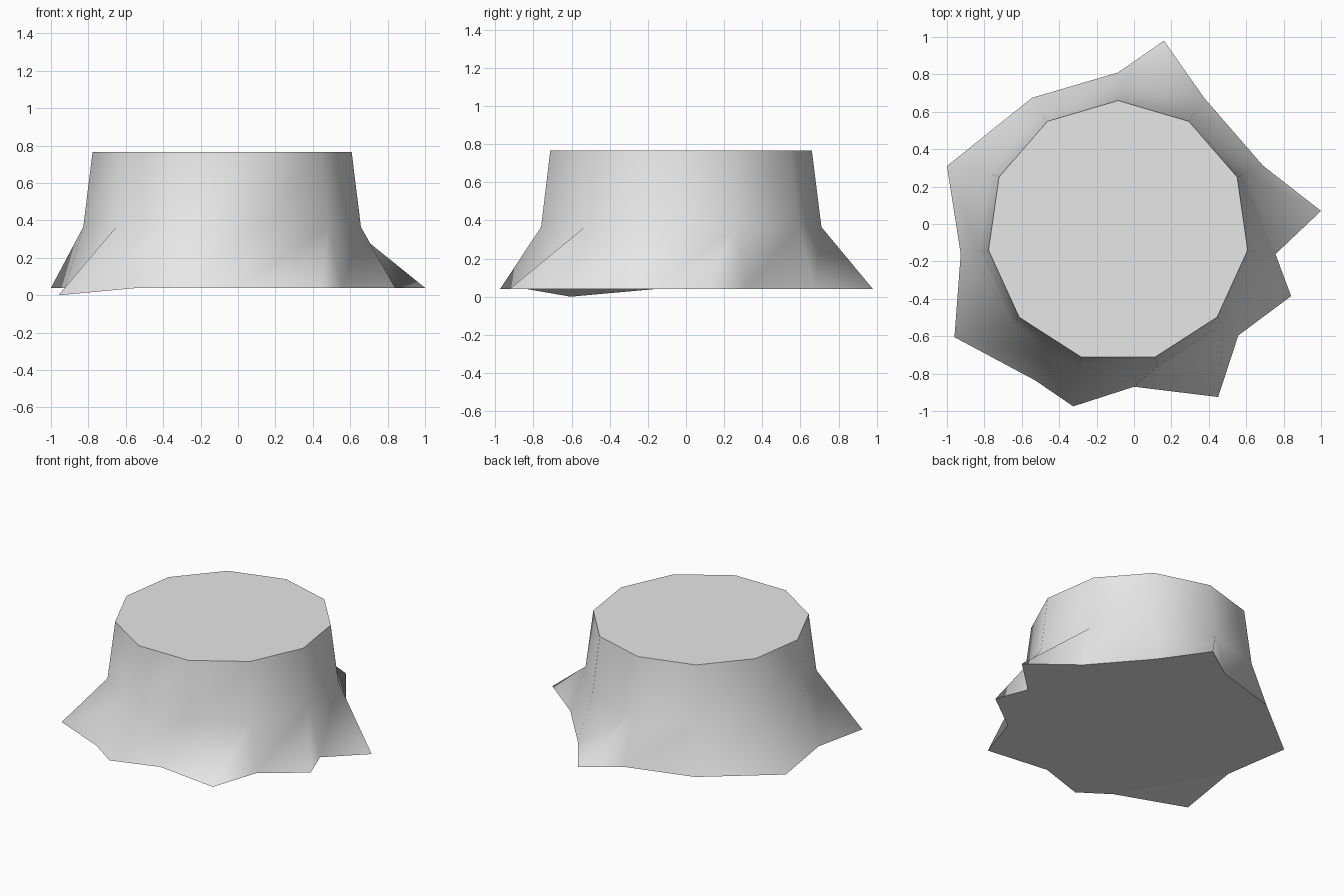
import bpy
import bmesh
from math import sin, cos, pi

cube = bpy.data.objects.get("Cube")
if cube:
    bpy.data.objects.remove(cube, do_unlink=True)

SIDES = 11
CENTRE_X, CENTRE_Y = -0.085, -0.04
BASE_Z = 0.04

# Base ring points pulled out of the regular polygon
moved = {
    5: (0.0, -0.87, BASE_Z),
    6: (-0.325, -0.975, BASE_Z),
    7: (-0.96, -0.605, 0.0),
    9: (-1.0, 0.31, BASE_Z),
}
# Root tips added between a base point and the next one
tips = {0: (0.16, 0.98), 2: (1.0, 0.07), 3: (0.84, -0.385),
        4: (0.45, -0.925), 6: (-0.53, -0.835)}

bm = bmesh.new()


def ring_point(i, radius, z):
    a = 2 * pi * i / SIDES
    return (CENTRE_X + radius * sin(a), CENTRE_Y + radius * cos(a), z)


def ring(radius, z, changes={}):
    return [bm.verts.new(changes.get(i, ring_point(i, radius, z)))
            for i in range(SIDES)]


top = ring(0.70, 0.765)
mid = ring(0.75, 0.365)
base = ring(0.85, BASE_Z, moved)
tip_verts = {i: bm.verts.new((x, y, BASE_Z)) for i, (x, y) in tips.items()}

# Trunk wall and flared roots
outline = []
for i in range(SIDES):
    j = (i + 1) % SIDES
    bm.faces.new((top[i], top[j], mid[j], mid[i]))
    outline.append(base[i])
    if i in tip_verts:
        tip = tip_verts[i]
        outline.append(tip)
        bm.faces.new((mid[i], tip, base[i]))
        bm.faces.new((mid[i], base[j], tip))
        bm.faces.new((mid[i], mid[j], base[j]))
    else:
        bm.faces.new((mid[i], mid[j], base[j], base[i]))
for f in bm.faces:
    f.smooth = True

# Flat cut top, flat underside and the low root's underside
low = outline.index(base[7])
caps = [
    bm.faces.new(top),
    bm.faces.new([v for v in outline if v is not base[7]]),
    bm.faces.new((outline[low - 1], outline[low], outline[low + 1])),
]
bmesh.ops.recalc_face_normals(bm, faces=bm.faces[:])
for cap in caps:
    cap.smooth = False
    for e in cap.edges:
        e.smooth = False

mesh = bpy.data.meshes.new("tree_stump")
bm.to_mesh(mesh)
bm.free()
stump = bpy.data.objects.new("tree_stump", mesh)
bpy.context.collection.objects.link(stump)

# Plain grey finish
grey = bpy.data.materials.new("light_grey")
grey.use_nodes = True
colour = (0.8, 0.8, 0.8, 1.0)
grey.diffuse_color = colour
grey.node_tree.nodes["Principled BSDF"].inputs["Base Color"].default_value = colour
mesh.materials.append(grey)
